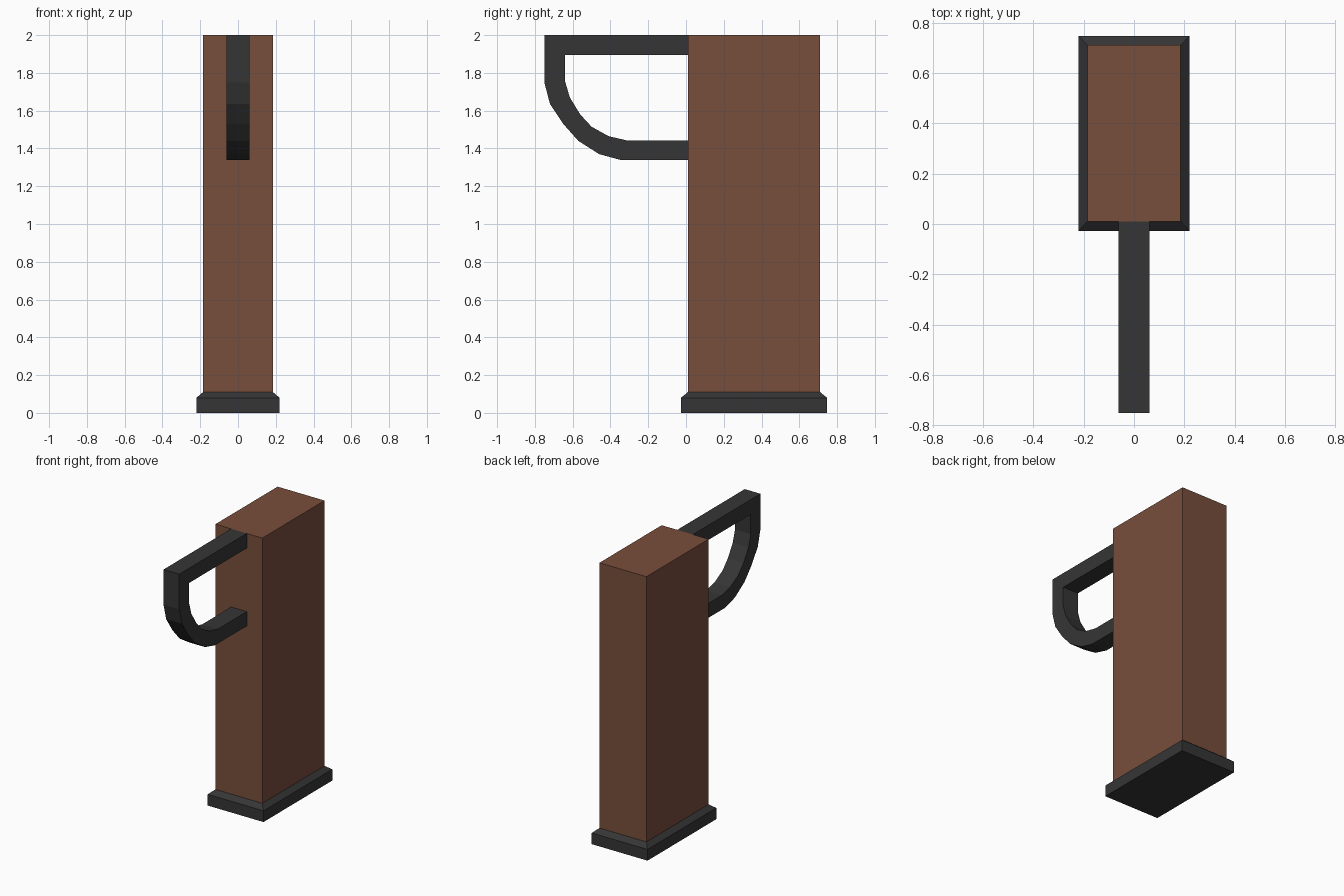
import bpy
import bmesh

cube = bpy.data.objects.get("Cube")
if cube:
    bpy.data.objects.remove(cube, do_unlink=True)


def material(name, rgb):
    mat = bpy.data.materials.new(name)
    mat.use_nodes = True
    mat.diffuse_color = (*rgb, 1)
    bsdf = next(n for n in mat.node_tree.nodes if n.type == "BSDF_PRINCIPLED")
    bsdf.inputs["Base Color"].default_value = (*rgb, 1)
    return mat


def finish(bm, name, mat):
    bmesh.ops.recalc_face_normals(bm, faces=bm.faces)
    mesh = bpy.data.meshes.new(name)
    bm.to_mesh(mesh)
    bm.free()
    mesh.materials.append(mat)
    obj = bpy.data.objects.new(name, mesh)
    bpy.context.collection.objects.link(obj)
    return obj


def loft(name, rings, mat, closed=False):
    """Join equal-sized rings of points; cap the ends unless closed."""
    bm = bmesh.new()
    rows = [[bm.verts.new(p) for p in ring] for ring in rings]
    for a, b in zip(rows, rows[1:]):
        for i in range(len(a)):
            j = (i + 1) % len(a)
            bm.faces.new((a[i], a[j], b[j], b[i]))
    bm.faces.new(rows[0])
    bm.faces.new(rows[-1])
    return finish(bm, name, mat)


def rectangle(half_x, half_y, z, centre_y=0.36):
    return [(sx * half_x, centre_y + sy * half_y, z)
            for sx, sy in ((-1, -1), (1, -1), (1, 1), (-1, 1))]


brown = material("warm brown", (0.19, 0.077, 0.045))
charcoal = material("charcoal", (0.036, 0.036, 0.036))

# Tall rectangular body
loft("body", [rectangle(0.185, 0.35, z) for z in (0.11, 2)], brown)

# Plinth with a sloped upper edge
loft("base", [rectangle(0.22, 0.387, 0), rectangle(0.22, 0.387, 0.08),
              rectangle(0.185, 0.35, 0.11)], charcoal)

# Curved handle: matching outer and inner outlines in (y, z)
outer = [(0.01, 2), (-0.75, 2), (-0.75, 1.75), (-0.72, 1.635), (-0.65, 1.53),
         (-0.57, 1.44), (-0.46, 1.37), (-0.35, 1.34), (0.01, 1.34)]
inner = [(0.01, 1.895), (-0.64, 1.895), (-0.64, 1.755), (-0.615, 1.67), (-0.56, 1.58),
         (-0.50, 1.515), (-0.41, 1.465), (-0.315, 1.443), (0.01, 1.443)]
w = 0.062
loft("handle", [[(-w, *o), (w, *o), (w, *i), (-w, *i)]
                for o, i in zip(outer, inner)], charcoal)
